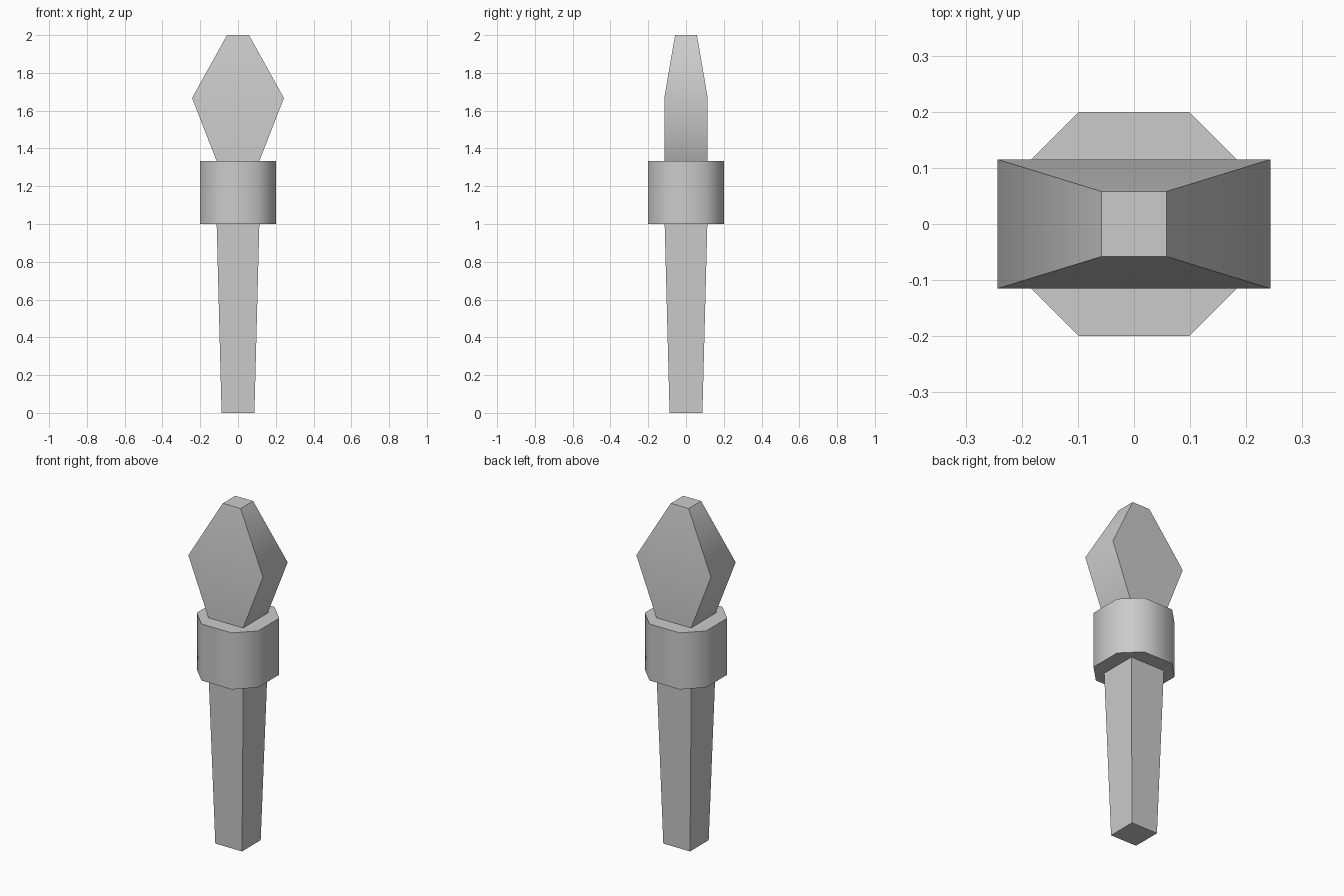
import bpy, bmesh, math

if "Cube" in bpy.data.objects:
    bpy.data.objects.remove(bpy.data.objects["Cube"])


def rect(hx, hy):
    return [(-hx, -hy), (hx, -hy), (hx, hy), (-hx, hy)]


def loft(name, sections, smooth_angle):
    """Skin a stack of (z, outline) sections and cap both ends."""
    bm = bmesh.new()
    rings = [[bm.verts.new((x, y, z)) for x, y in outline] for z, outline in sections]
    n = len(rings[0])
    for low, high in zip(rings, rings[1:]):
        for i in range(n):
            j = (i + 1) % n
            bm.faces.new((low[i], low[j], high[j], high[i]))
    bm.faces.new(rings[0][::-1])
    bm.faces.new(rings[-1])
    mesh = bpy.data.meshes.new(name)
    bm.to_mesh(mesh)
    bm.free()
    obj = bpy.data.objects.new(name, mesh)
    bpy.context.collection.objects.link(obj)
    bpy.ops.object.select_all(action='DESELECT')
    obj.select_set(True)
    bpy.context.view_layer.objects.active = obj
    bpy.ops.object.shade_smooth_by_angle(angle=math.radians(smooth_angle))
    return obj


# Tapered square handle
loft("handle", [(0, rect(0.087, 0.087)), (1.0, rect(0.113, 0.113))], 30)

# Eight-sided collar: a square with its corners cut
R, C = 0.2, 0.098
octagon = [(-C, -R), (C, -R), (R, -C), (R, C), (C, R), (-C, R), (-R, C), (-R, -C)]
loft("collar", [(1.0, octagon), (1.333, octagon)], 60)

# Flame: flares sideways, then narrows to a blunt tip
loft("flame", [(1.333, rect(0.113, 0.114)),
               (1.667, rect(0.243, 0.115)),
               (2.0, rect(0.058, 0.058))], 60)
